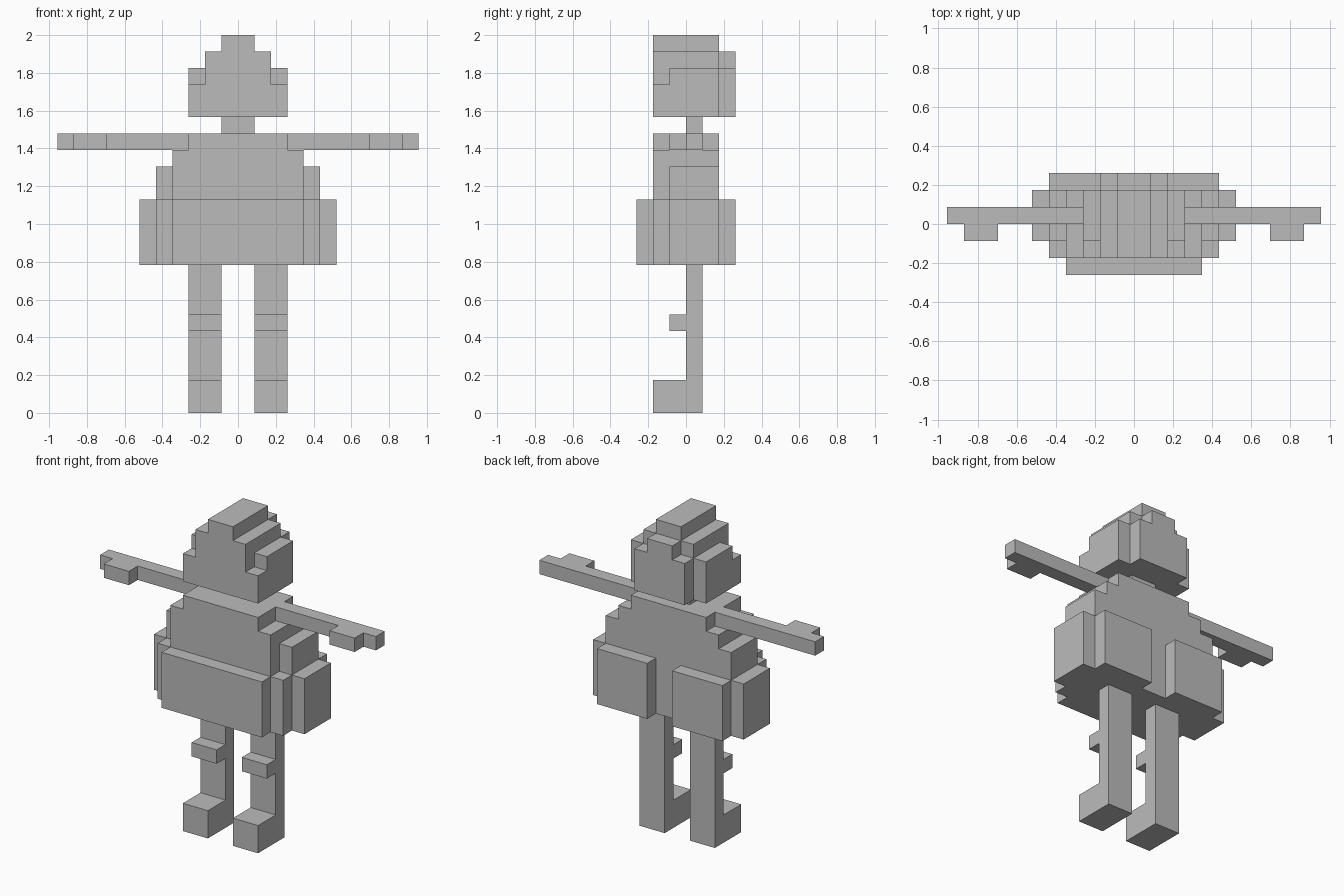
import bpy
import bmesh
import math
from mathutils import Vector

if "Cube" in bpy.data.objects:
    bpy.data.objects.remove(bpy.data.objects["Cube"])

U = 2 / 23  # edge length of one block

# Each part is a union of block boxes (x0, x1, y0, y1, z0, z1) for the +x half;
# every box is repeated on the -x half.
CENTRE = {
    "head": [
        (0, 2, -2, 2, 18, 22),    # skull
        (0, 1, -2, 2, 22, 23),    # crown
        (2, 3, -1, 2, 18, 21),    # side
        (2, 3, -2, -1, 18, 20),   # cheek
        (0, 1, 2, 3, 18, 22),     # back of the head
        (1, 2, 2, 3, 18, 21),
    ],
    "neck": [(0, 1, 0, 1, 17, 18)],
    "torso": [
        (0, 3, -2, 2, 16, 17),    # shoulders
        (0, 4, -2, 2, 13, 16),    # chest
        (4, 5, -1, 2, 13, 15),    # flanks
    ],
    "hips": [
        (0, 5, -2, 2, 9, 13),
        (5, 6, -1, 2, 9, 13),     # sides
        (0, 4, -3, -2, 9, 13),    # belly
        (1, 5, 2, 3, 9, 13),      # split rear
    ],
}
SIDES = {
    "arm": [(3, 11, 0, 1, 16, 17), (8, 10, -1, 0, 16, 17)],
    "leg": [(1, 3, 0, 1, 0, 9), (1, 3, -1, 0, 5, 6), (1, 3, -2, 0, 0, 2)],
}


def cells(boxes, sides):
    """Set of grid cells filled by the boxes on the given sides."""
    out = set()
    for x0, x1, y0, y1, z0, z1 in boxes:
        for x in range(x0, x1):
            for y in range(y0, y1):
                for z in range(z0, z1):
                    for s in sides:
                        out.add((x if s > 0 else -1 - x, y, z))
    return out


parts = {name: cells(boxes, (1, -1)) for name, boxes in CENTRE.items()}
for name, boxes in SIDES.items():
    parts["right_" + name] = cells(boxes, (1,))
    parts["left_" + name] = cells(boxes, (-1,))
solid = set().union(*parts.values())

grey = bpy.data.materials.new("grey")
grey.diffuse_color = (0.5, 0.5, 0.5, 1)
grey.use_nodes = True
grey.node_tree.nodes["Principled BSDF"].inputs["Base Color"].default_value = grey.diffuse_color


def build(name, filled):
    """Outer skin of a part, leaving out faces buried against other blocks."""
    bm = bmesh.new()
    for cell in filled:
        centre = Vector(cell) + Vector((0.5, 0.5, 0.5))
        for axis in range(3):
            for sign in (1, -1):
                n = Vector((0, 0, 0))
                n[axis] = sign
                if tuple(c + int(d) for c, d in zip(cell, n)) in solid:
                    continue
                a = Vector((0, 0, 0))
                a[(axis + 1) % 3] = 1
                b = n.cross(a)
                corners = [(1, 1), (-1, 1), (-1, -1), (1, -1)]
                bm.faces.new([bm.verts.new((centre + (n + a * i + b * j) / 2) * U)
                              for i, j in corners])
    bmesh.ops.remove_doubles(bm, verts=bm.verts, dist=U / 100)
    # merge flat areas
    bmesh.ops.dissolve_limit(bm, angle_limit=math.radians(1),
                             verts=bm.verts, edges=bm.edges)
    mesh = bpy.data.meshes.new(name)
    bm.to_mesh(mesh)
    bm.free()
    mesh.materials.append(grey)
    bpy.context.collection.objects.link(bpy.data.objects.new(name, mesh))


for name, filled in parts.items():
    build(name, filled)
